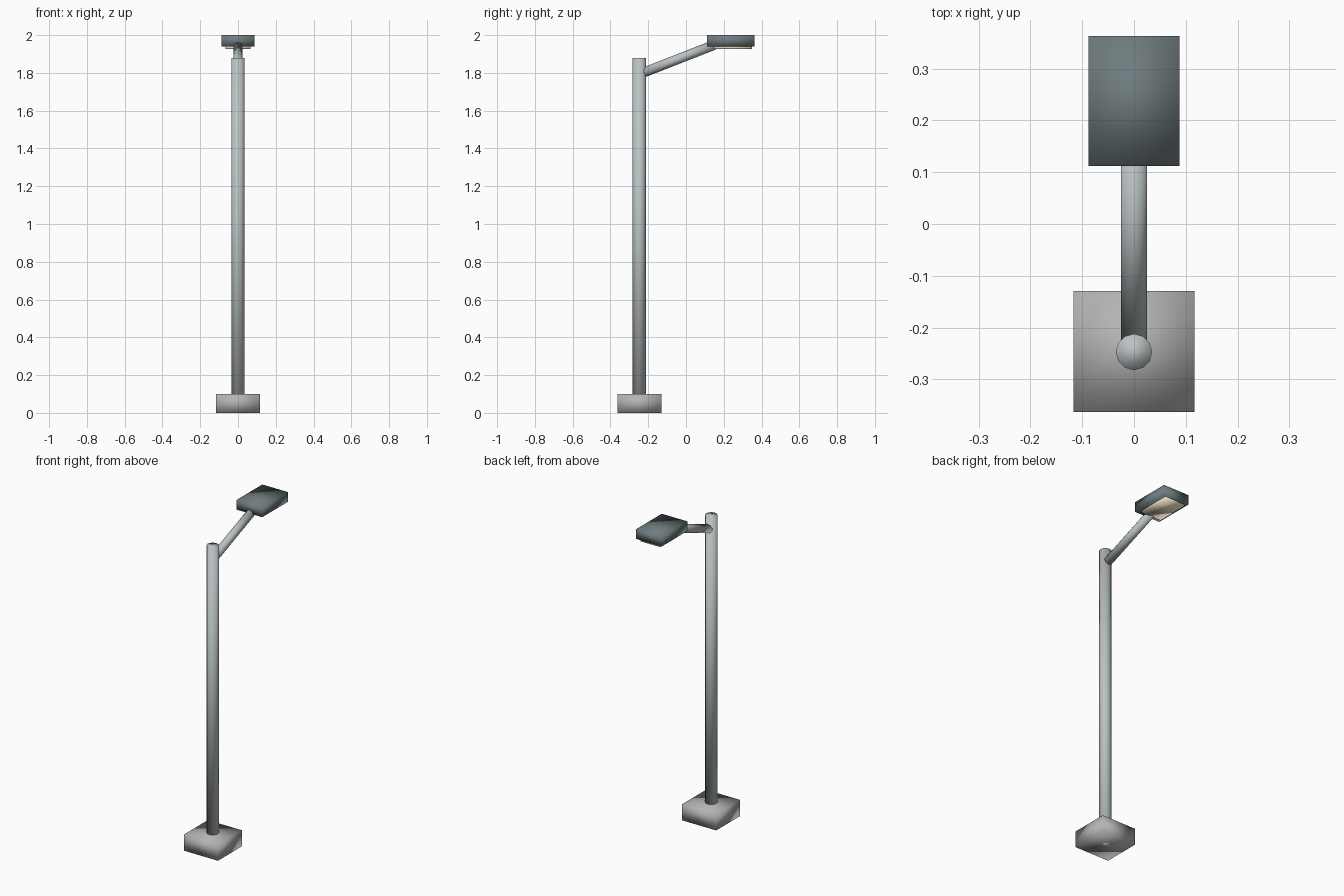
import bpy
from mathutils import Vector

if "Cube" in bpy.data.objects:
    bpy.data.objects.remove(bpy.data.objects["Cube"])


def finish(name, color):
    ob = bpy.context.object
    ob.name = name
    mat = bpy.data.materials.get(str(color)) or bpy.data.materials.new(str(color))
    mat.diffuse_color = (*color, 1)
    mat.use_nodes = True
    mat.node_tree.nodes["Principled BSDF"].inputs["Base Color"].default_value = mat.diffuse_color
    ob.data.materials.append(mat)
    bpy.ops.object.shade_smooth()
    return ob


def box(name, lo, hi, color):
    lo, hi = Vector(lo), Vector(hi)
    bpy.ops.mesh.primitive_cube_add(size=1, location=(lo + hi) / 2)
    bpy.context.object.scale = hi - lo
    bpy.ops.object.transform_apply(location=False, rotation=False, scale=True)
    return finish(name, color)


def tube(name, a, b, radius, sides, color):
    a, b = Vector(a), Vector(b)
    d = b - a
    bpy.ops.mesh.primitive_cylinder_add(
        vertices=sides, radius=radius, depth=d.length, location=(a + b) / 2,
        rotation=d.to_track_quat('Z', 'Y').to_euler())
    return finish(name, color)


STONE = (0.45, 0.46, 0.45)
METAL = (0.50, 0.54, 0.55)
DARK = (0.16, 0.20, 0.21)
GLOW = (0.90, 0.82, 0.60)

# footing and upright
box("base_block", (-0.117, -0.363, 0), (0.117, -0.129, 0.10), STONE)
tube("pole", (0, -0.247, 0), (0, -0.247, 1.88), 0.035, 12, METAL)

# sloping arm
tube("arm", (0, -0.222, 1.803), (0, 0.15, 1.948), 0.026, 10, METAL)

# lamp head with light panel underneath
box("lamp_head", (-0.088, 0.112, 1.94), (0.088, 0.363, 2.0), DARK)
box("light_panel", (-0.067, 0.148, 1.926), (0.067, 0.35, 1.945), GLOW)
